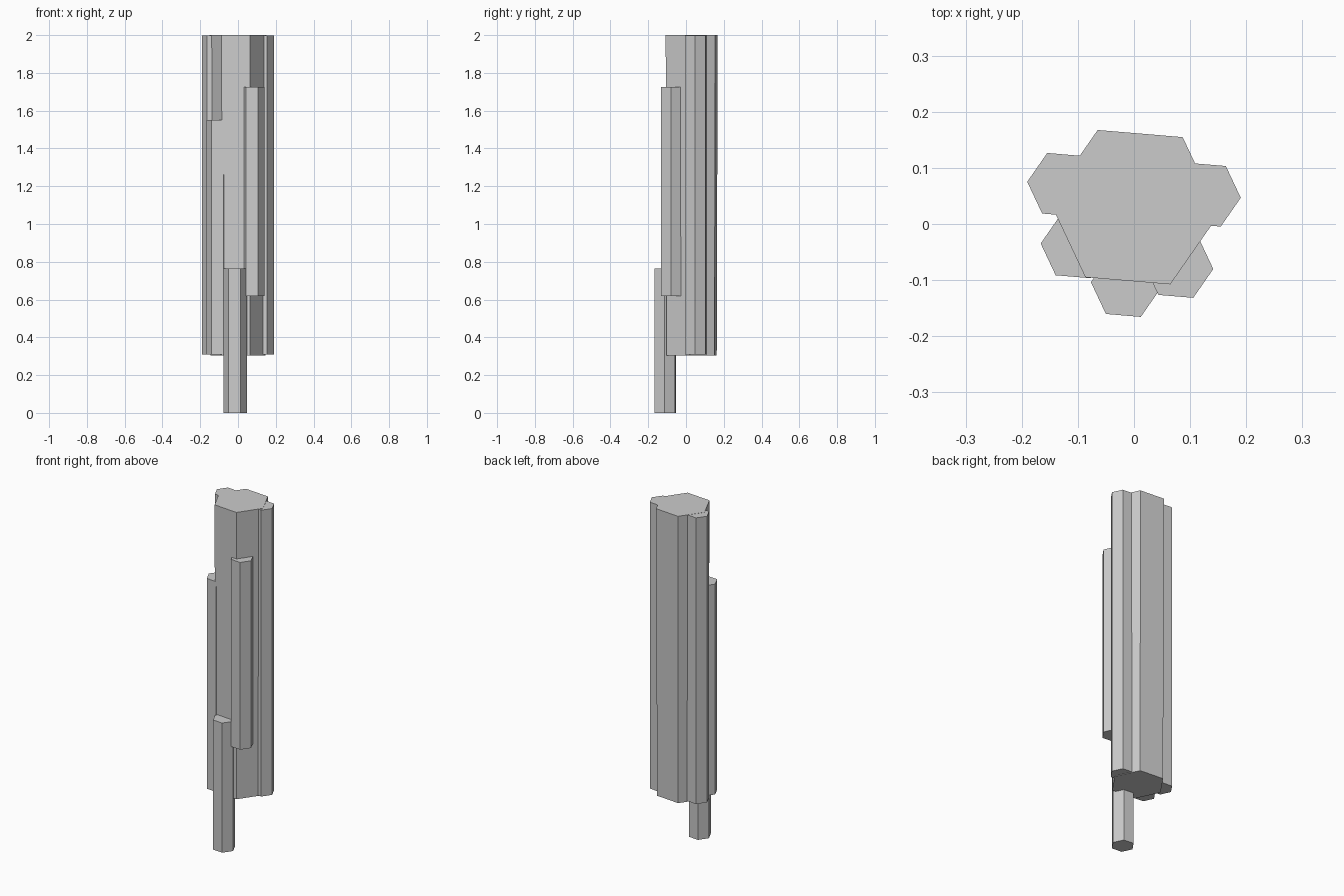
import bpy, bmesh
from math import radians
from mathutils import Matrix

if "Cube" in bpy.data.objects:
    bpy.data.objects.remove(bpy.data.objects["Cube"])

TWIST = radians(-4.8)   # shared rotation of all six-sided columns


def column(name, x, y, radius, z0, z1, taper=1.0):
    """Six-sided prism from z0 to z1; taper scales the bottom radius."""
    bm = bmesh.new()
    bmesh.ops.create_cone(bm, cap_ends=True, segments=6,
                          radius1=radius * taper, radius2=radius, depth=z1 - z0)
    # Turn the ring so one corner lies on the shared twist angle
    v = bm.verts[:][0].co
    start = v.to_2d().angle_signed((1, 0))
    bm.transform(Matrix.Translation((x, y, (z0 + z1) / 2))
                 @ Matrix.Rotation(TWIST + start, 4, 'Z'))
    mesh = bpy.data.meshes.new(name)
    bm.to_mesh(mesh)
    bm.free()
    obj = bpy.data.objects.new(name, mesh)
    bpy.context.collection.objects.link(obj)


# Thick central column
column("main_column", 0, 0.03, 0.152, 0.305, 2.0, taper=0.965)

# Thin columns around it: name, x, y, bottom, top
SMALL = [
    ("back_left_column", -0.128, 0.070, 0.31, 1.999),
    ("back_right_column", 0.128, 0.052, 0.308, 1.998),
    ("front_left_column", -0.104, -0.040, 0.309, 1.55),
    ("front_middle_column", -0.0145, -0.109, 0.0, 0.765),
    ("front_right_column", 0.079, -0.075, 0.62, 1.725),
]
for name, x, y, z0, z1 in SMALL:
    column(name, x, y, 0.0625, z0, z1)
